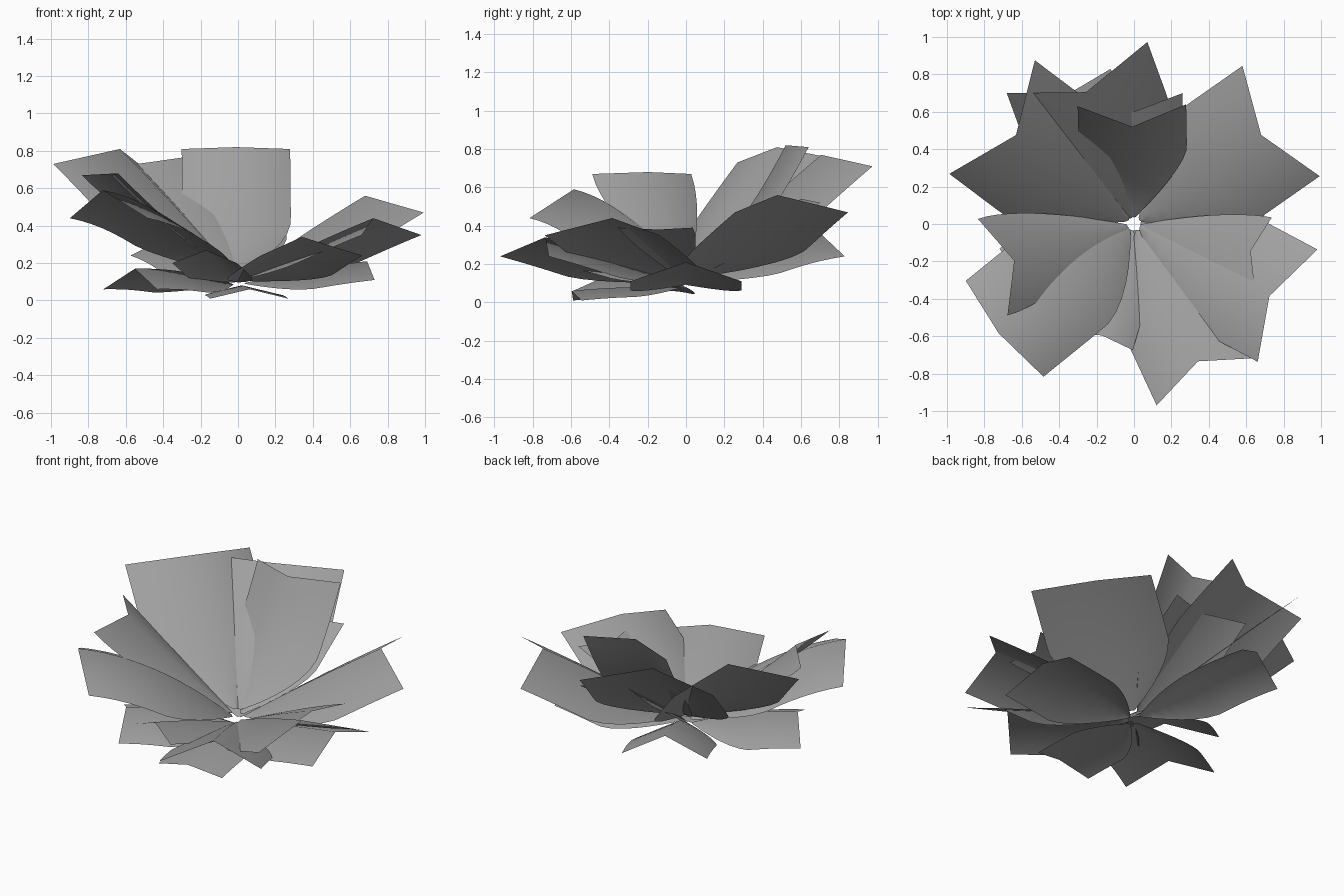
import bpy
from math import cos, sin, radians
from mathutils import Vector

if "Cube" in bpy.data.objects:
    bpy.data.objects.remove(bpy.data.objects["Cube"])

# Each leaf: heading in degrees, tip radius, tip height, half width,
# how far the tip corners reach past the midrib, how far they hang below it
LEAVES = {
    "upper_leaf_back":        (91, 0.52, 0.82, 0.29, 0.115, 0.01),
    "upper_leaf_back_left":   (143, 0.79, 0.81, 0.38, 0.16, 0.08),
    "upper_leaf_back_outer":  (110, 0.75, 0.77, 0.40, 0.14, 0.06),
    "upper_leaf_left":        (197, 0.67, 0.68, 0.27, 0.12, 0.01),
    "upper_leaf_front_left":  (219, 0.93, 0.59, 0.33, -0.04, 0.15),
    "middle_leaf_back_right": (35, 0.83, 0.56, 0.36, 0.13, 0.09),
    "middle_leaf_right":      (-28, 0.82, 0.44, 0.34, 0.11, 0.09),
    "middle_leaf_front":      (-65, 0.81, 0.34, 0.30, 0.12, 0.10),
    "inner_leaf_right":       (-13, 0.64, 0.38, 0.20, 0.07, -0.01),
    "inner_leaf_back":        (90, 0.60, 0.54, 0.26, 0.10, 0.02),
    "lower_leaf_front_left":  (-106, 0.62, 0.27, 0.18, 0.03, 0.07),
    "lower_leaf_front":       (-84, 0.60, 0.06, 0.21, -0.03, 0.05),
    "lower_leaf_right":       (0, 0.69, 0.21, 0.29, 0.04, 0.10),
    "lower_leaf_left":        (212, 0.65, 0.17, 0.27, 0.03, 0.11),
    "lower_leaf_back":        (116, 0.78, 0.36, 0.25, 0.02, 0.12),
}
# Leaves whose midrib sags, and leaves that widen more slowly than the rest
SAG = {"upper_leaf_back": -0.07, "upper_leaf_left": -0.02}
FLARE = {"upper_leaf_left": 0.95, "inner_leaf_right": 1.0}
ROWS = 12
UP = Vector((0, 0, 1))

# Dark grey for all the foliage
grey = bpy.data.materials.new("leaf_grey")
grey.diffuse_color = (0.35, 0.35, 0.35, 1)
grey.use_nodes = True
grey.node_tree.nodes["Principled BSDF"].inputs["Base Color"].default_value = grey.diffuse_color


def leaf(name, heading, radius, height, half_width, reach, drop):
    """Arched blade: narrow base flaring to full width, squared tip, raised midrib."""
    out = Vector((cos(radians(heading)), sin(radians(heading)), 0))
    side = UP.cross(out)
    base = out * 0.035 + UP * (0.07 + 0.11 * height)
    tip = out * radius + UP * height
    bulge = SAG.get(name, 0.01 + max(0, drop - 0.1) * 1.4)
    verts, faces = [], []
    for i in range(ROWS + 1):
        t = i / ROWS
        mid = base.lerp(tip, t) + UP * (4 * bulge * t * (1 - t))
        u = min(t / FLARE.get(name, 0.52), 1)
        flare = 0.04 + 0.96 * (1 - (1 - u) ** 1.6)
        for s in (-1, 0, 1):
            edge = side * s * half_width + (out * reach - UP * drop) * abs(s)
            verts.append(mid + edge * flare)
    for i in range(ROWS):
        for a in (i * 3, i * 3 + 1):
            faces.append((a, a + 1, a + 4, a + 3))
    mesh = bpy.data.meshes.new(name)
    mesh.from_pydata(verts, [], faces)
    mesh.materials.append(grey)
    mesh.shade_smooth()
    obj = bpy.data.objects.new(name, mesh)
    bpy.context.collection.objects.link(obj)


for leaf_name, spec in LEAVES.items():
    leaf(leaf_name, *spec)
